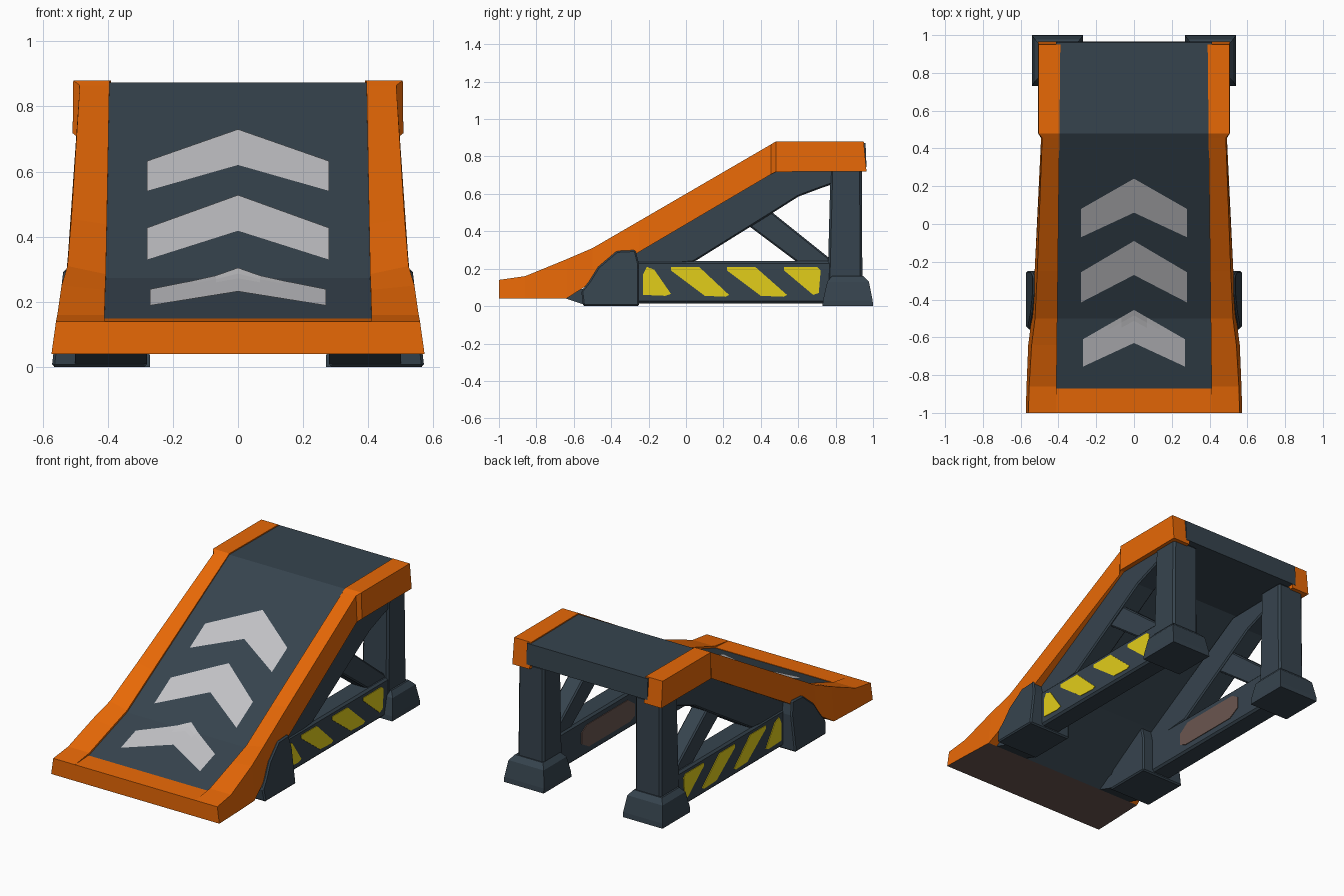
import bpy, bmesh

if "Cube" in bpy.data.objects:
    bpy.data.objects.remove(bpy.data.objects["Cube"])

def material(name, rgb):
    m = bpy.data.materials.new(name)
    m.diffuse_color = (*rgb, 1)
    m.use_nodes = True
    m.node_tree.nodes["Principled BSDF"].inputs["Base Color"].default_value = m.diffuse_color
    return m

ORANGE = material("orange", (0.82, 0.142, 0.002))
SLATE = material("slate", (0.037, 0.057, 0.076))
GREY = material("light grey", (0.54, 0.54, 0.56))
YELLOW = material("yellow", (0.76, 0.61, 0.010))
BROWN = material("dull brown", (0.145, 0.092, 0.078))

def finish(name, bm, mats, mirror=False, bevel=0.0):
    """Turn a bmesh into an object; low downward faces take the second material."""
    bmesh.ops.recalc_face_normals(bm, faces=bm.faces)
    if len(mats) > 1:
        for f in bm.faces:
            if f.normal.z < -0.9 and f.calc_center_median().z < 0.06:
                f.material_index = 1
    me = bpy.data.meshes.new(name)
    bm.to_mesh(me)
    bm.free()
    ob = bpy.data.objects.new(name, me)
    bpy.context.collection.objects.link(ob)
    for m in mats:
        me.materials.append(m)
    if bevel:
        b = ob.modifiers.new("bevel", 'BEVEL')
        b.width = bevel
        b.segments = 1
        b.limit_method = 'ANGLE'
    if mirror:
        ob.modifiers.new("mirror", 'MIRROR')
    return ob

def loft(name, rings, mats, **kw):
    """Skin a list of equal-length point rings and cap both ends."""
    bm = bmesh.new()
    vs = [[bm.verts.new(p) for p in r] for r in rings]
    n = len(rings[0])
    for a, b in zip(vs, vs[1:]):
        for i in range(n):
            j = (i + 1) % n
            bm.faces.new((a[i], a[j], b[j], b[i]))
    bm.faces.new(vs[0])
    bm.faces.new(vs[-1])
    return finish(name, bm, mats, **kw)

def prism(name, outline, x0, x1, mats, lean=0.0, **kw):
    """Extrude a side outline (y, z) from x0 to x1; lean tilts the outer face inward."""
    return loft(name, [[(x0, y, z) for y, z in outline],
                       [(x1 - lean * z, y, z) for y, z in outline]], mats, **kw)

def tower(name, levels, **kw):
    """Stack rectangles given as (z, x0, x1, y0, y1)."""
    rings = [[(a, c, z), (b, c, z), (b, d, z), (a, d, z)] for z, a, b, c, d in levels]
    return loft(name, rings, [SLATE], mirror=True, **kw)

# Height of the riding surface along the ramp
DECK = [(-1, .139), (-.87, .145), (-.5, .273), (.48, .873), (.97, .873)]

def deck_z(y):
    for (y0, z0), (y1, z1) in zip(DECK, DECK[1:]):
        if y <= y1:
            return z0 + (z1 - z0) * (y - y0) / (y1 - y0)
    return DECK[-1][1]

# Side rails: (y top, y bottom, z top, z bottom, x inner, x outer, inward lean)
stations = [(-1.0, -1.0, .14, .04, .41, .573, .014), (-.86, -.86, .16, .04, .41, .569, .014),
            (-.64, -.64, .25, .04, .408, .560, .018), (-.5, -.5, .31, .13, .406, .542, .018),
            (-.25, -.25, .455, .29, .403, .526, .014),
            (.455, .455, .865, .705, .395, .492, .006),
            (.48, .48, .88, .718, .395, .508, .002), (.95, .965, .88, .72, .39, .508, .002)]
loft("side_rails",
     [[(xi, yb, zb), (xo, yb, zb), (xo - lean, yt, zt), (xi, yt, min(zt, deck_z(yt) + .012))]
      for yt, yb, zt, zb, xi, xo, lean in stations], [ORANGE, BROWN], mirror=True)

# Front lip joining the rails
prism("front_lip", [(-1, .04), (-1, .14), (-.87, .148), (-.87, .04)],
      -.412, .412, [ORANGE, BROWN])

# Ramp deck with flat top platform
prism("deck", [(-.87, .04)] + DECK[1:4] + [(.96, .873), (.965, .745), (.48, .735),
               (-.25, .295), (-.64, .04)], -.412, .412, [SLATE, BROWN])

# Chevron markings that follow the deck surface
def chevron(name, apex, drop, apex_depth, side_depth, half=.28, nx=8, ny=6):
    bm = bmesh.new()
    grid = []
    for i in range(nx + 1):
        x = half * (2 * i / nx - 1)
        t = abs(x) / half
        top = apex - drop * t
        depth = apex_depth + (side_depth - apex_depth) * t
        col = [top - depth * j / ny for j in range(ny + 1)]
        grid.append([bm.verts.new((x, y, deck_z(y) + .004)) for y in col])
    for a, b in zip(grid, grid[1:]):
        for j in range(ny):
            bm.faces.new((a[j], a[j + 1], b[j + 1], b[j]))
    for f in bm.faces:
        f.normal_update()
    ob = finish(name, bm, [GREY])
    if ob.data.polygons[0].normal.z < 0:
        ob.data.flip_normals()

chevron("chevron_upper", .24, .16, .18, .15)
chevron("chevron_middle", -.09, .165, .18, .16)
chevron("chevron_lower", -.455, .155, .175, .145, half=.27)

# Rear feet and legs
tower("rear_feet", [(0, .27, .54, .73, 1.0), (.03, .27, .54, .732, .998),
                    (.13, .285, .525, .755, .978), (.16, .31, .50, .78, .95)])
tower("rear_legs", [(.12, .31, .49, .757, .943), (.74, .31, .485, .773, .94)], bevel=.012)

# Front feet with sloping toes
prism("front_feet", [(-.55, 0), (-.56, .08), (-.52, .13), (-.47, .21), (-.37, .295),
                     (-.27, .30), (-.25, .22), (-.25, 0)],
      .28, .572, [SLATE], lean=.12, mirror=True, bevel=.008)
prism("front_toes", [(-.64, .04), (-.55, .01), (-.5, .02), (-.5, .1), (-.57, .09)],
      .28, .50, [SLATE], mirror=True)

# Side trusses: lower beam, sloping beam and diagonal brace
prism("lower_beams", [(-.3, .015), (-.3, .24), (.8, .24), (.8, .015)],
      .35, .485, [SLATE], mirror=True, bevel=.012)
prism("sloping_beams", [(-.32, .2), (-.3, .27), (.47, .725), (.82, .73), (.82, .665),
                        (.72, .63), (.60, .585), (.45, .49), (.04, .235)],
      .35, .478, [SLATE], mirror=True, bevel=.008)
prism("diagonal_braces", [(.32, .44), (.45, .51), (.80, .23), (.60, .23)],
      .36, .465, [SLATE], mirror=True, bevel=.008)

# Yellow hazard stripes on the outer face of the lower beams
stripes = [[(-.23, .06), (-.11, .055), (-.08, .065), (-.17, .195), (-.21, .21), (-.23, .17)],
           [(-.08, .21), (.07, .21), (.23, .06), (.21, .05), (.10, .055), (-.08, .19)],
           [(.22, .21), (.37, .21), (.54, .06), (.52, .05), (.40, .055), (.22, .19)],
           [(.525, .21), (.70, .21), (.72, .19), (.71, .07), (.68, .06), (.525, .19)]]
for i, s in enumerate(stripes):
    prism(f"hazard_stripe_{i + 1}", s, .484, .489, [YELLOW], mirror=True)

# Dull panels on the inner face of the lower beams
prism("inner_panels", [(.0, .08), (.05, .06), (.45, .06), (.52, .1), (.52, .17),
                       (.47, .2), (.07, .2), (.0, .15)],
      .346, .351, [BROWN], mirror=True)
